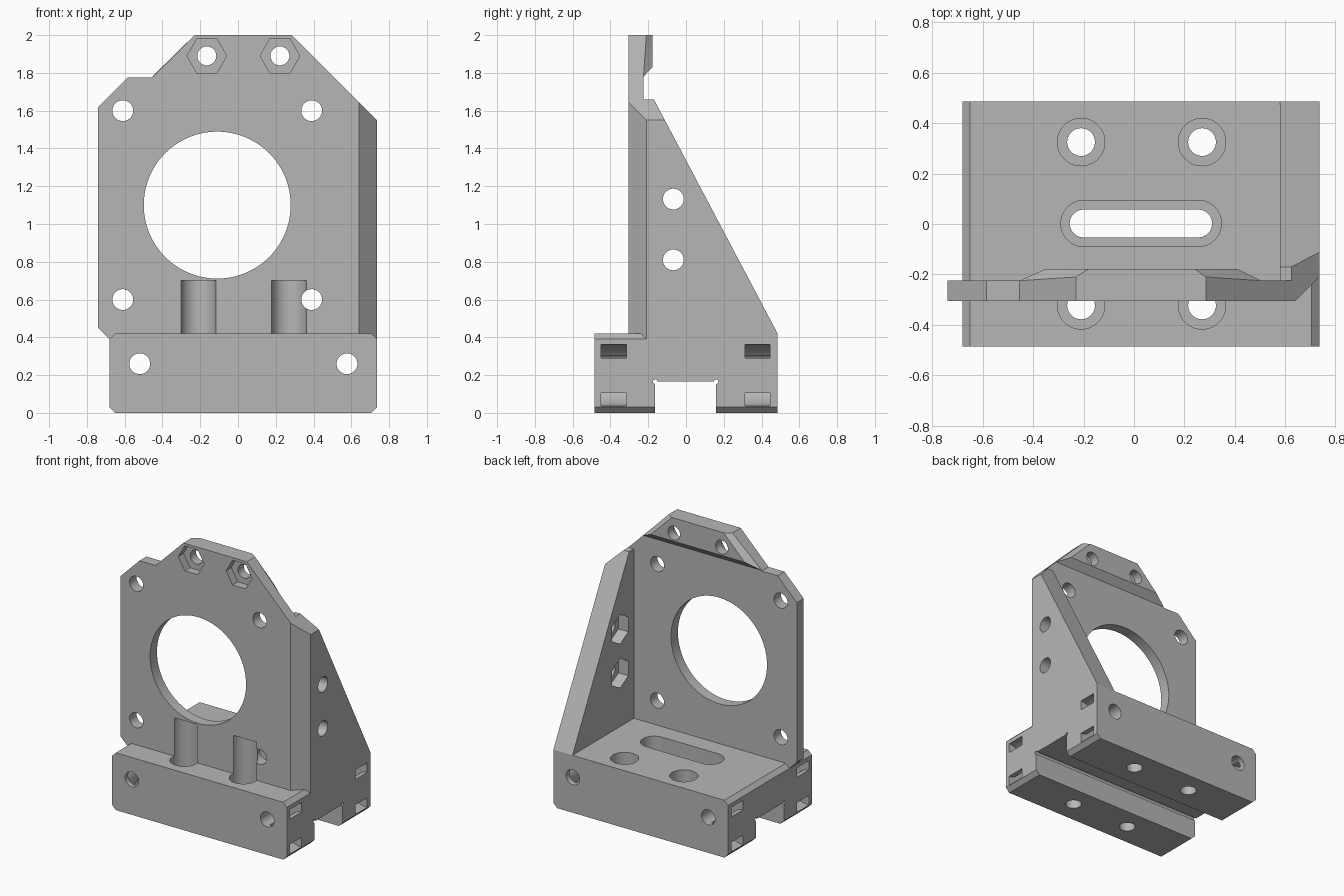
import bpy, bmesh
from math import cos, sin, radians

cube = bpy.data.objects.get("Cube")
if cube:
    bpy.data.objects.remove(cube, do_unlink=True)

grey = bpy.data.materials.new("plain grey")
grey.use_nodes = True
colour = (0.47, 0.47, 0.47, 1)
grey.diffuse_color = colour
grey.node_tree.nodes["Principled BSDF"].inputs["Base Color"].default_value = colour

PLACE = {"x": lambda u, v, t: (t, u, v),
         "y": lambda u, v, t: (u, t, v),
         "z": lambda u, v, t: (u, v, t)}


def finish(name, bm):
    bmesh.ops.recalc_face_normals(bm, faces=bm.faces)
    mesh = bpy.data.meshes.new(name)
    bm.to_mesh(mesh)
    bm.free()
    ob = bpy.data.objects.new(name, mesh)
    bpy.context.collection.objects.link(ob)
    return ob


def prism(name, pts, axis, a, b):
    """Extrude a flat profile along an axis from a to b."""
    bm = bmesh.new()
    low, high = [[bm.verts.new(PLACE[axis](u, v, t)) for u, v in pts] for t in (a, b)]
    bm.faces.new(low)
    bm.faces.new(high)
    for i in range(len(pts)):
        j = (i + 1) % len(pts)
        bm.faces.new((low[i], low[j], high[j], high[i]))
    return finish(name, bm)


def arc(u, v, r, start=0, end=360, n=64):
    full = end - start == 360
    steps = n if full else n - 1
    return [(u + r * cos(radians(start + (end - start) * i / steps)),
             v + r * sin(radians(start + (end - start) * i / steps))) for i in range(n)]


def rect(u0, v0, u1, v1):
    return [(u0, v0), (u1, v0), (u1, v1), (u0, v1)]


def slot(u0, u1, v, r):
    return arc(u1 - r, v, r, -90, 90, 32) + arc(u0 + r, v, r, 90, 270, 32)


def combine(target, other, operation):
    mod = target.modifiers.new("combine", "BOOLEAN")
    mod.operation, mod.object, mod.solver = operation, other, "EXACT"
    bpy.context.view_layer.objects.active = target
    bpy.ops.object.modifier_apply(modifier=mod.name)
    bpy.data.objects.remove(other, do_unlink=True)


def cut(target, pts, axis, a, b):
    combine(target, prism("cutter", pts, axis, a, b), "DIFFERENCE")


LEFT, RIGHT, FRONT, BACK = -0.68, 0.735, -0.485, 0.485
TOP, WALL_F, WALL_B = 0.42, -0.305, -0.225

# Upright mounting wall
bracket = prism("motor_bracket", [
    (-0.59, 0.3), (-0.74, 0.45), (-0.74, 1.62), (-0.585, 1.775), (-0.455, 1.775),
    (-0.23, 2), (0.285, 2), (RIGHT, 1.55), (RIGHT, 0.3)], "y", WALL_F, WALL_B)

# Triangular side gusset
gusset = prism("gusset", [(WALL_F, 0.2), (WALL_F, 1.66), (-0.17, 1.66),
                          (BACK, TOP), (BACK, 0.2)], "x", 0.58, RIGHT)
combine(bracket, gusset, "UNION")
cut(bracket, [(0.285, 2), (1.285, 1), (1.285, 2)], "y", -1, 1)
cut(bracket, [(0.64, WALL_F), (0.63, -0.4), (0.9, -0.4), (0.9, -0.045)], "z", 0, 2.1)

# Thickened top pad with sloped edges
bm = bmesh.new()
outer = [(-0.455, 1.78), (-0.23, 2), (0.285, 2), (0.505, 1.78)]
inner = [(-0.35, 1.83), (-0.18, 2), (0.24, 2), (0.41, 1.83)]
for pts, y in ((outer, -0.26), (outer, WALL_B), (outer[1:3], -0.21), (inner, -0.178)):
    for x, z in pts:
        bm.verts.new((x, y, z))
bmesh.ops.convex_hull(bm, input=bm.verts)
bmesh.ops.dissolve_limit(bm, angle_limit=0.01, verts=bm.verts, edges=bm.edges)
combine(bracket, finish("top_pad", bm), "UNION")

# Base block with chamfered long edges
c = 0.03
base = prism("base", [
    (LEFT + c, 0), (RIGHT - c, 0), (RIGHT, c), (RIGHT, TOP - c), (RIGHT - c, TOP),
    (LEFT + c, TOP), (LEFT, TOP - c), (LEFT, c)], "y", FRONT, BACK)
combine(bracket, base, "UNION")

# Rail groove underneath, with relieved corners
cut(bracket, rect(-0.163, -0.1, 0.16, 0.165), "x", -1, 1)
for y in (-0.163, 0.16):
    cut(bracket, arc(y, 0.165, 0.012, n=12), "x", -1, 1)

# Vertical screw holes with counterbores, front ones also clearing the wall
for x in (-0.21, 0.27):
    for y, top in ((-0.323, 0.7), (0.325, 0.6)):
        cut(bracket, arc(x, y, 0.055), "z", -0.1, 0.5)
        cut(bracket, arc(x, y, 0.094), "z", 0.25, top)

# Stepped adjustment slot
cut(bracket, slot(-0.255, 0.31, 0.002, 0.055), "z", -0.1, 0.6)
cut(bracket, slot(-0.29, 0.347, 0.002, 0.092), "z", 0.28, 0.6)

# Large bore and four mounting holes
cut(bracket, arc(-0.11, 1.1, 0.389, n=96), "y", -0.4, -0.1)
for x in (-0.61, 0.39):
    for z in (0.6, 1.6):
        cut(bracket, arc(x, z, 0.055), "y", -0.4, -0.1)

# Top holes with hexagonal nut recesses
for x in (-0.165, 0.222):
    cut(bracket, arc(x, 1.89, 0.05), "y", -0.4, -0.1)
    cut(bracket, arc(x, 1.89, 0.105, n=6), "y", -0.4, -0.245)

# Gusset holes with nut recesses on the inner face
for z in (0.81, 1.132):
    cut(bracket, arc(-0.067, z, 0.055), "x", 0.5, 0.8)
    cut(bracket, arc(-0.067, z, 0.108, 90, 450, 6), "x", 0.5, 0.66)

# Long holes through the base
for x in (-0.52, 0.577):
    cut(bracket, arc(x, 0.26, 0.055), "y", -0.6, 0.6)

# Curved tie channels on both ends of the base
for x, start, end in ((RIGHT, 80, 280), (LEFT, -100, 100)):
    ring = arc(x, 0.198, 0.163, start, end, 32) + arc(x, 0.198, 0.093, end, start, 32)
    for y0, y1 in ((-0.45, -0.315), (0.312, 0.445)):
        cut(bracket, ring, "y", y0, y1)

bracket.data.materials.clear()
bracket.data.materials.append(grey)
bpy.ops.object.select_all(action="DESELECT")
bracket.select_set(True)
bpy.context.view_layer.objects.active = bracket
bpy.ops.object.shade_smooth_by_angle(angle=radians(20))
